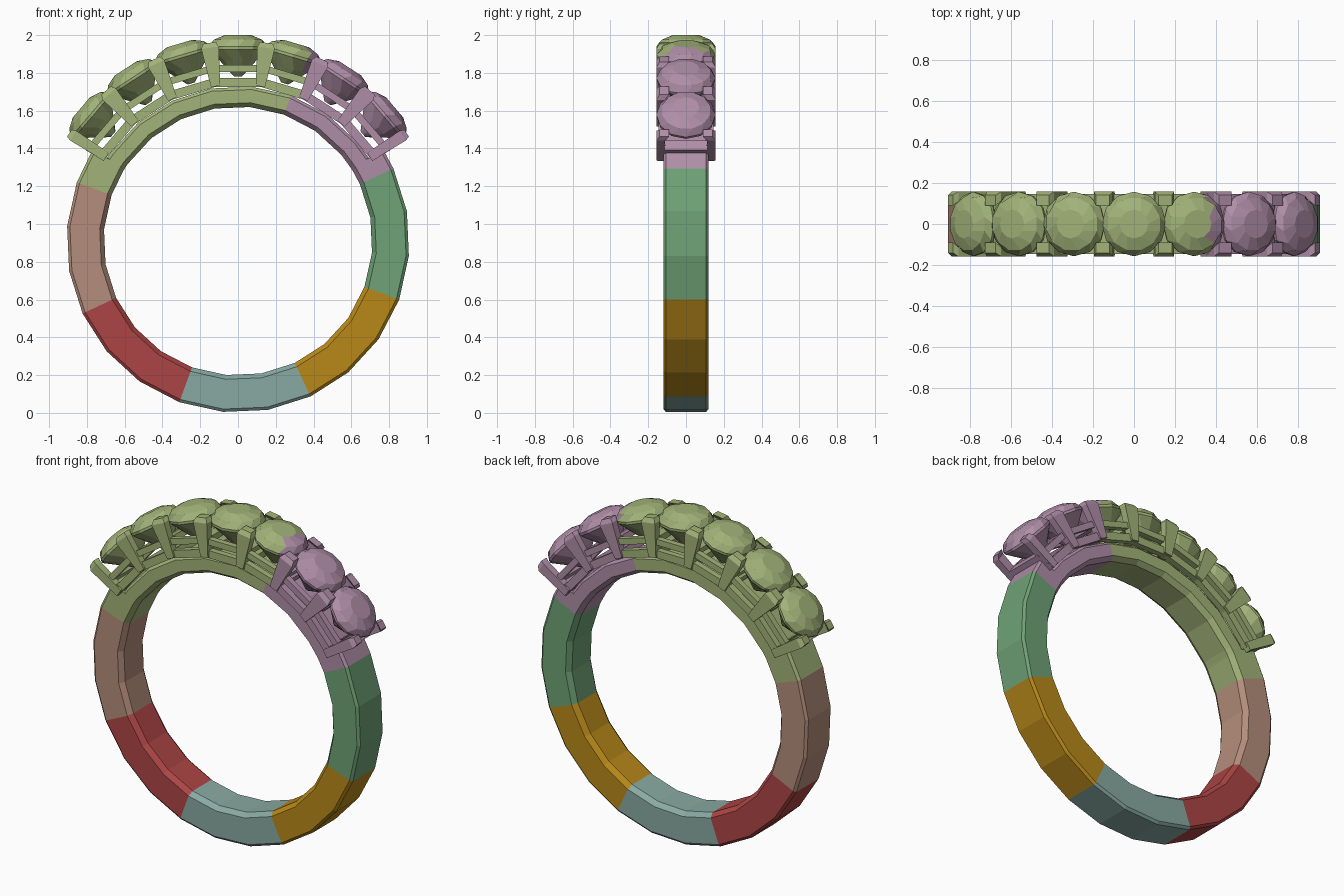
import bpy, bmesh
from math import sin, cos, radians, degrees, atan2, pi
from mathutils import Vector

if "Cube" in bpy.data.objects:
    bpy.data.objects.remove(bpy.data.objects["Cube"])

CZ = 0.91            # height of the ring axis
STEP = 16.5          # angle between stones
STONES = [STEP * i for i in range(-3, 4)]
JOINTS = [-57.4] + [STEP * (i + 0.5) for i in range(-3, 3)] + [57.4]

# Colours of the ring sectors: (end angle clockwise from the top, colour)
SECTORS = [(20, "olive", (0.36, 0.45, 0.19)), (65, "mauve", (0.43, 0.27, 0.39)),
           (110, "green", (0.16, 0.36, 0.18)), (155, "amber", (0.48, 0.25, 0.01)),
           (200, "teal", (0.25, 0.40, 0.36)), (246, "red", (0.42, 0.06, 0.06)),
           (293, "tan", (0.46, 0.27, 0.20))]
MATS = []
for _, name, rgb in SECTORS:
    m = bpy.data.materials.new(name)
    m.diffuse_color = (*rgb, 1)
    m.use_nodes = True
    m.node_tree.nodes["Principled BSDF"].inputs["Base Color"].default_value = m.diffuse_color
    MATS.append(m)


def pt(a, y, r):
    """Ring coordinates: angle from the top, width, radius."""
    a = radians(a)
    return Vector((r * sin(a), y, CZ + r * cos(a)))


def finish(bm, name):
    bmesh.ops.recalc_face_normals(bm, faces=bm.faces)
    me = bpy.data.meshes.new(name)
    for m in MATS:
        me.materials.append(m)
    for f in bm.faces:
        c = f.calc_center_median()
        a = degrees(atan2(c.x, c.z - CZ)) % 360
        f.material_index = next((i for i, s in enumerate(SECTORS) if a < s[0]), 0)
    bm.to_mesh(me)
    bm.free()
    ob = bpy.data.objects.new(name, me)
    bpy.context.collection.objects.link(ob)
    return ob


def loft(bm, rings, closed=False):
    """Skin matching rings of points; cap the ends unless closed."""
    vs = [[bm.verts.new(p) for p in ring] for ring in rings]
    n = len(vs[0])
    pairs = list(zip(vs, vs[1:])) + ([(vs[-1], vs[0])] if closed else [])
    for lo, hi in pairs:
        for i in range(n):
            j = (i + 1) % n
            bm.faces.new((lo[i], lo[j], hi[j], hi[i]))
    if not closed:
        bm.faces.new(vs[0])
        bm.faces.new(vs[-1])


def quad(a0, a1, y0, y1, r):
    return [pt(a0, y0, r), pt(a1, y0, r), pt(a1, y1, r), pt(a0, y1, r)]


def bar(bm, a0, a1, y0, y1, r0, r1):
    loft(bm, [quad(a0, a1, y0, y1, r0), quad(a0, a1, y0, y1, r1)])


# Band: faceted hoop, thinner underneath the stones
bm = bmesh.new()
angles = sorted([(5 + 15 * i + 180) % 360 - 180 for i in range(24)] + [-58.5, -57.5, 57.5, 58.5])
rings = []
for a in angles:
    ro = 0.82 if abs(a) < 58 else 0.908
    half = [(0.09, 0.712), (0.12, 0.735), (0.12, ro - 0.015), (0.107, ro)]
    section = half + [(-y, r) for y, r in reversed(half)]
    rings.append([pt(a, y, r) for y, r in section])
loft(bm, rings, closed=True)
finish(bm, "band")

# Gallery rails: two straight bars per stone on each side
bm = bmesh.new()
for a0, a1 in zip(JOINTS, JOINTS[1:]):
    for s in (-1, 1):
        bar(bm, a0, a1, s * 0.108, s * 0.145, 0.825, 0.872)
        bar(bm, a0, a1, s * 0.108, s * 0.145, 0.905, 0.942)
finish(bm, "gallery_rails")

# Cross bars tying the two sides together
bm = bmesh.new()
for a in JOINTS:
    w = 1.8
    bar(bm, a - w, a + w, -0.15, 0.15, 0.828, 0.872)
    bar(bm, a - w, a + w, -0.13, 0.13, 0.905, 0.94)
finish(bm, "cross_bars")

# Prongs: flared posts between stones, with a small tip folded inward
bm = bmesh.new()
for a in JOINTS:
    end = abs(a) > 57
    w0, w1 = (1.7, 1.7) if end else (1.7, 2.6)
    for s in (-1, 1):
        loft(bm, [quad(a - w0, a + w0, s * 0.115, s * 0.157, 0.828),
                  quad(a - w1, a + w1, s * 0.112, s * 0.157, 1.035),
                  quad(a - w1 * 0.7, a + w1 * 0.7, s * 0.09, s * 0.14, 1.06)])
finish(bm, "prongs")

# Stones: twelve-sided cut with table, crown, girdle and pavilion
PROFILE = [(0.02, 0.87), (0.10, 0.955), (0.156, 1.015), (0.157, 1.03),
           (0.132, 1.066), (0.07, 1.09)]
bm = bmesh.new()
for a in STONES:
    mid = radians(a)
    tangent = Vector((cos(mid), 0, -sin(mid)))
    rings = []
    for k, (rad, h) in enumerate(PROFILE):
        twist = pi / 12 if k in (1, 4) else 0
        rings.append([pt(a, 0, h) + tangent * rad * cos(t) + Vector((0, rad * sin(t), 0))
                      for t in (2 * pi * i / 12 + twist for i in range(12))])
    loft(bm, rings)
finish(bm, "stones")
